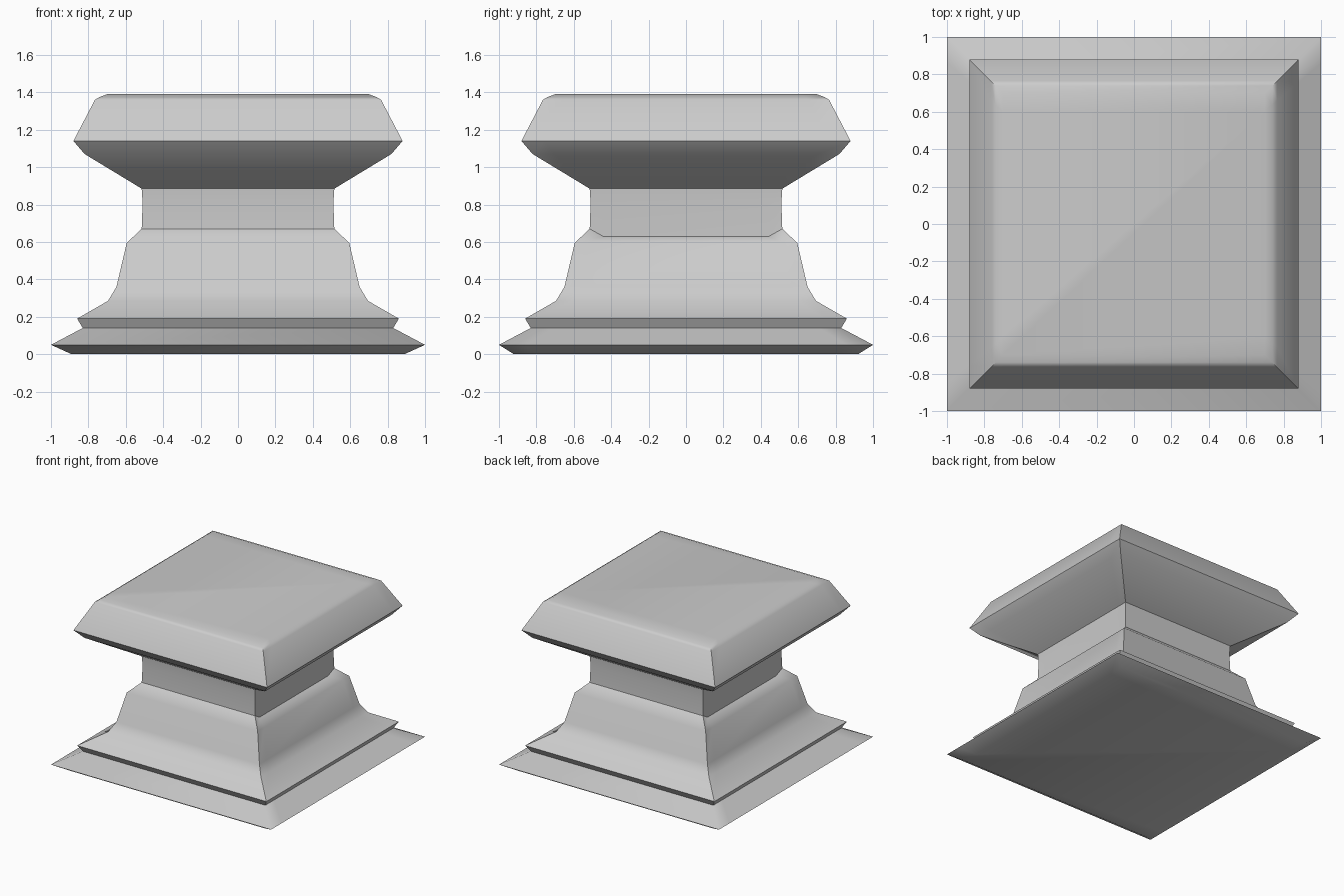
import bpy, bmesh, math

if "Cube" in bpy.data.objects:
    bpy.data.objects.remove(bpy.data.objects["Cube"])

# Square moulding profile: half width in x, half width in y, height
profile = [
    (0.89, 0.92, 0.0), (1.0, 1.0, 0.05), (0.83, 0.83, 0.14), (0.86, 0.86, 0.19),
    (0.695, 0.695, 0.285), (0.65, 0.65, 0.36), (0.595, 0.595, 0.595),
    (0.515, 0.515, 0.67), (0.51, 0.51, 0.81), (0.515, 0.515, 0.885),
    (0.82, 0.82, 1.07), (0.88, 0.88, 1.14), (0.765, 0.765, 1.36),
    (0.74, 0.74, 1.375), (0.70, 0.70, 1.39),
]
NECK_FOOT = 7

bm = bmesh.new()
rings = []
for i, (hx, hy, z) in enumerate(profile):
    # The foot of the neck dips into the ledge on the two x sides
    dip = 0.04 if i == NECK_FOOT else 0
    k = 0.86 * hy
    mx = hx - dip * 0.2
    pts = [(hx, -hy, z), (mx, -k, z - dip), (mx, k, z - dip), (hx, hy, z),
           (-hx, hy, z), (-mx, k, z - dip), (-mx, -k, z - dip), (-hx, -hy, z)]
    rings.append([bm.verts.new(p) for p in pts])

# Side bands between neighbouring rings, then the two caps
for lo, hi in zip(rings, rings[1:]):
    for j in range(8):
        n = (j + 1) % 8
        bm.faces.new((lo[j], lo[n], hi[n], hi[j]))
bm.faces.new(rings[0][::-1])
bm.faces.new(rings[-1])
bmesh.ops.recalc_face_normals(bm, faces=bm.faces)

mesh = bpy.data.meshes.new("square_pedestal")
bm.to_mesh(mesh)
bm.free()
obj = bpy.data.objects.new("square_pedestal", mesh)
bpy.context.collection.objects.link(obj)
bpy.context.view_layer.objects.active = obj
obj.select_set(True)
bpy.ops.object.shade_smooth_by_angle(angle=math.radians(40))
